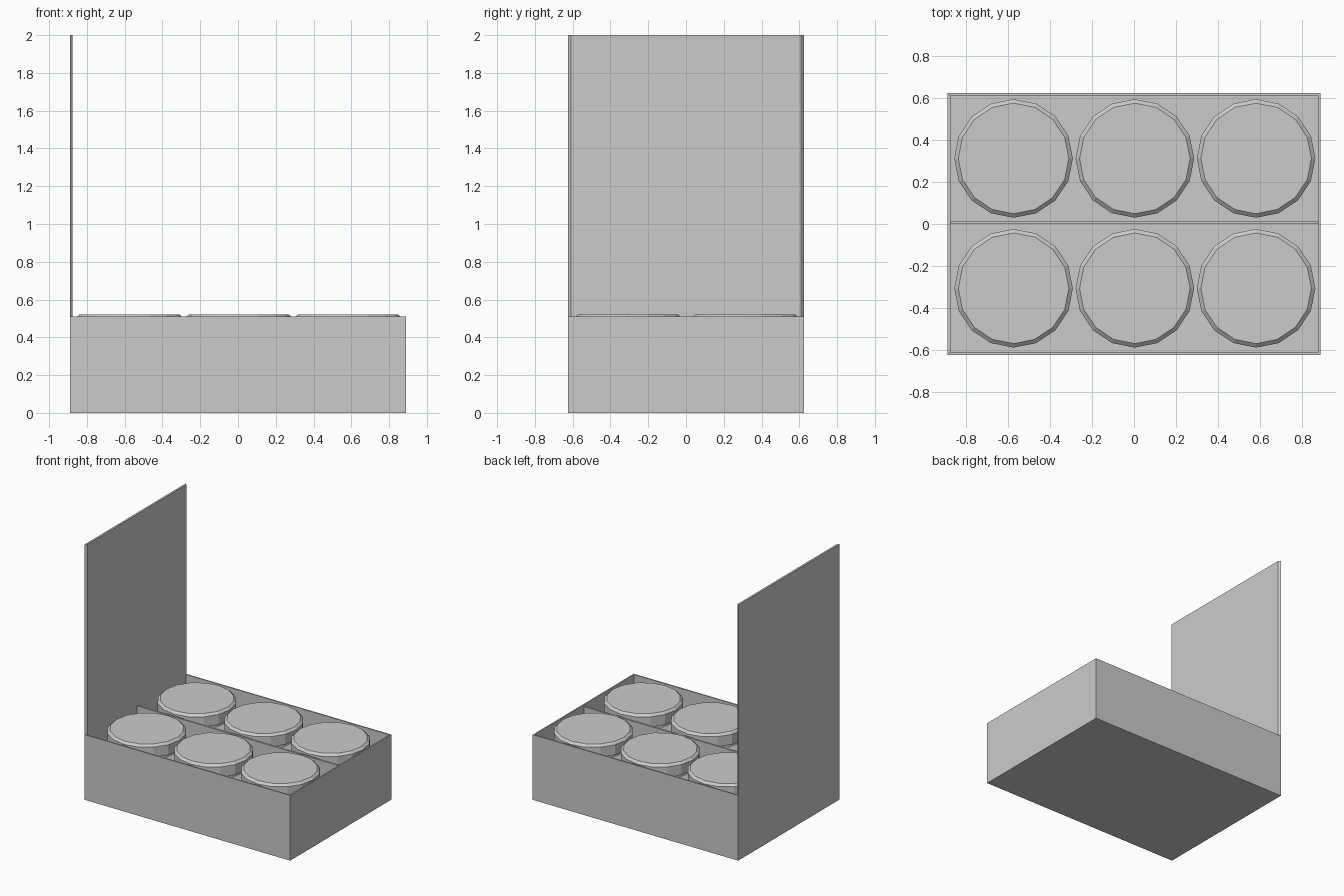
import bpy, bmesh
from math import cos, sin, tau

if "Cube" in bpy.data.objects:
    bpy.data.objects.remove(bpy.data.objects["Cube"])

HX, HY, H, T = 0.89, 0.625, 0.51, 0.015   # half sizes, box height, card thickness


def finish(name, bm):
    bmesh.ops.recalc_face_normals(bm, faces=bm.faces)
    me = bpy.data.meshes.new(name)
    bm.to_mesh(me)
    bm.free()
    ob = bpy.data.objects.new(name, me)
    bpy.context.collection.objects.link(ob)
    return ob


def block(bm, lo, hi):
    r = bmesh.ops.create_cube(bm, size=1)
    for v in r["verts"]:
        v.co = [(a + b) / 2 + c * (b - a) for a, b, c in zip(lo, hi, v.co)]


def lathe(name, profile, loc, n=16):
    bm = bmesh.new()
    rings = [[bm.verts.new((r * cos(tau * i / n), r * sin(tau * i / n), z))
              for i in range(n)] for r, z in profile]
    for a, b in zip(rings, rings[1:]):
        for i in range(n):
            j = (i + 1) % n
            bm.faces.new((a[i], a[j], b[j], b[i]))
    bm.faces.new(rings[0][::-1])
    bm.faces.new(rings[-1])
    ob = finish(name, bm)
    ob.location = loc
    return ob


# open tray: inset the top face and push it down
bm = bmesh.new()
block(bm, (-HX, -HY, 0), (HX, HY, H))
top = max(bm.faces, key=lambda f: f.calc_center_median().z)
bmesh.ops.inset_region(bm, faces=[top], thickness=T)
inner = bmesh.ops.extrude_face_region(bm, geom=[top])
bmesh.ops.translate(bm, vec=(0, 0, T - H),
                    verts=[g for g in inner["geom"] if isinstance(g, bmesh.types.BMVert)])
if top.is_valid:
    bm.faces.remove(top)
finish("box_tray", bm)

# upright lid panel with mitred side edges
bm = bmesh.new()
block(bm, (-HX, -HY, H), (-HX + T, HY, 2))
for v in bm.verts:
    if v.co.x > -HX + T / 2:
        v.co.y *= (HY - T) / HY
finish("box_lid", bm)

# central divider
bm = bmesh.new()
block(bm, (-HX + T, 0, T), (HX - T, T, H - 0.01))
finish("divider", bm)

# six jars, each with a shouldered body and a bevelled cap
body = [(0.25, T), (0.275, 0.04), (0.275, 0.34), (0.245, 0.385), (0.245, 0.44)]
cap = [(0.262, 0.425), (0.283, 0.425), (0.283, 0.505), (0.264, 0.522)]
for x in (-0.575, 0.004, 0.583):
    for y in (-0.307, 0.313):
        lathe("jar_body", body, (x, y, 0))
        lathe("jar_cap", cap, (x, y, 0))
